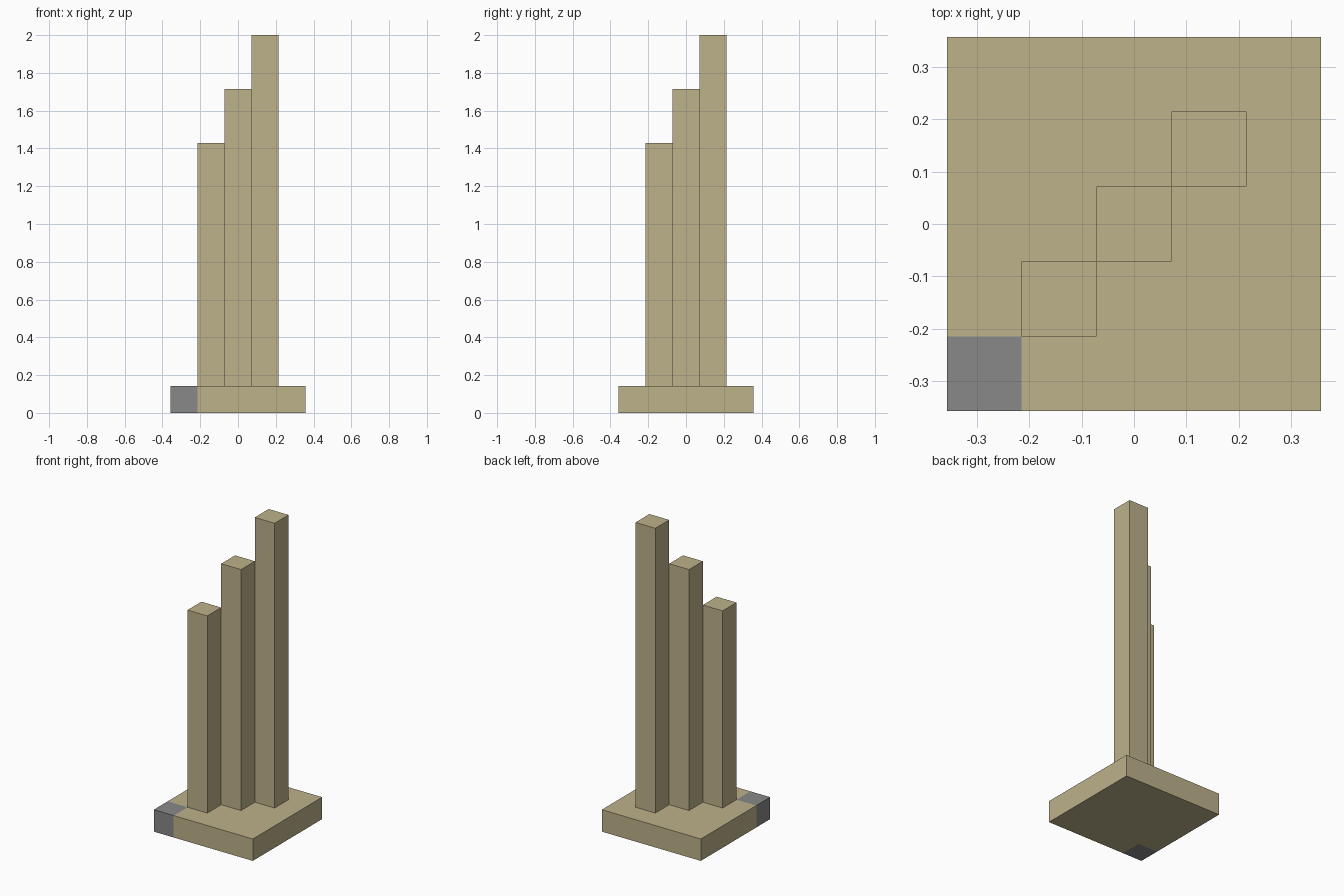
import bpy
import bmesh
from mathutils import Vector

if "Cube" in bpy.data.objects:
    bpy.data.objects.remove(bpy.data.objects["Cube"], do_unlink=True)

U = 1 / 7  # one block unit


def make_material(name, rgb):
    mat = bpy.data.materials.new(name)
    mat.use_nodes = True
    color = (*rgb, 1)
    mat.diffuse_color = color
    mat.node_tree.nodes["Principled BSDF"].inputs["Base Color"].default_value = color
    return mat


sand = make_material("sand", (0.51, 0.445, 0.258))
grey = make_material("grey", (0.246, 0.246, 0.246))


def box_mesh(center, size):
    bm = bmesh.new()
    bmesh.ops.create_cube(bm, size=1)
    for v in bm.verts:
        v.co = Vector(a * b for a, b in zip(v.co, size)) + Vector(center)
    return bm


def add_object(name, bm, materials):
    mesh = bpy.data.meshes.new(name)
    bm.to_mesh(mesh)
    bm.free()
    for mat in materials:
        mesh.materials.append(mat)
    obj = bpy.data.objects.new(name, mesh)
    bpy.context.collection.objects.link(obj)
    return obj


# Square base, cut so that its front corner block is grey
base = box_mesh((0, 0, U / 2), (5 * U, 5 * U, U))
cut = -1.5 * U
for normal in ((1, 0, 0), (0, 1, 0)):
    bmesh.ops.bisect_plane(base, geom=base.verts[:] + base.edges[:] + base.faces[:],
                           plane_co=(cut, cut, 0), plane_no=normal)
for face in base.faces:
    c = face.calc_center_median()
    face.material_index = int(c.x < cut and c.y < cut)
add_object("base", base, (sand, grey))

# Three square pillars rising along the diagonal
for name, step, top in (("short_pillar", -1, 10), ("middle_pillar", 0, 12), ("tall_pillar", 1, 14)):
    pillar = box_mesh((step * U, step * U, (top + 1) * U / 2), (U, U, (top - 1) * U))
    hidden = [f for f in pillar.faces if f.normal.z < -0.5]
    bmesh.ops.delete(pillar, geom=hidden, context="FACES")
    add_object(name, pillar, (sand,))
